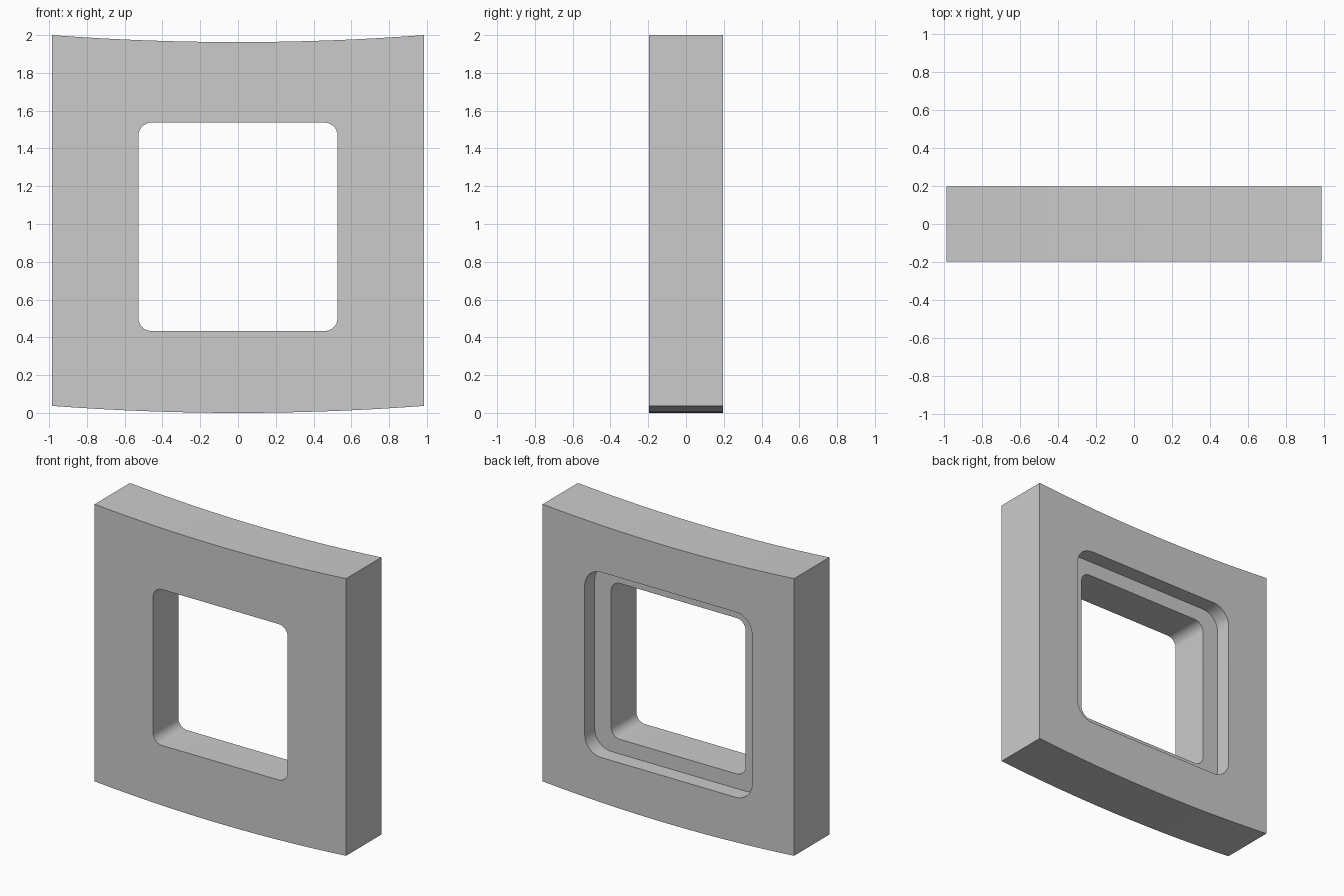
import bpy, bmesh, math

HALF_W, HALF_D = 0.985, 0.197
SAG = 0.037            # drop of the arched top and bottom edges
CENTRE_Z = 0.985       # middle of the opening
RECESS_DEPTH = 0.112

if "Cube" in bpy.data.objects:
    bpy.data.objects.remove(bpy.data.objects["Cube"], do_unlink=True)

grey = bpy.data.materials.new("light grey")
grey.use_nodes = True
grey.diffuse_color = (0.6, 0.6, 0.6, 1)
grey.node_tree.nodes["Principled BSDF"].inputs["Base Color"].default_value = (0.6, 0.6, 0.6, 1)


def prism(name, outline, y0, y1):
    """Extrude an x-z outline from y0 to y1."""
    bm = bmesh.new()
    face = bm.faces.new([bm.verts.new((x, y0, z)) for x, z in outline])
    grown = bmesh.ops.extrude_face_region(bm, geom=[face])["geom"]
    bmesh.ops.translate(bm, vec=(0, y1 - y0, 0),
                        verts=[g for g in grown if isinstance(g, bmesh.types.BMVert)])
    bmesh.ops.recalc_face_normals(bm, faces=bm.faces)
    mesh = bpy.data.meshes.new(name)
    bm.to_mesh(mesh)
    bm.free()
    mesh.materials.append(grey)
    obj = bpy.data.objects.new(name, mesh)
    bpy.context.collection.objects.link(obj)
    return obj


def rounded_rect(half_w, half_h, radius, steps=10):
    points = []
    for corner, (sx, sz) in enumerate([(1, 1), (-1, 1), (-1, -1), (1, -1)]):
        for i in range(steps + 1):
            a = (corner + i / steps) * math.pi / 2
            points.append((sx * (half_w - radius) + radius * math.cos(a),
                           CENTRE_Z + sz * (half_h - radius) + radius * math.sin(a)))
    return points


def arc(base, steps=16):
    xs = [HALF_W * (2 * i / steps - 1) for i in range(steps + 1)]
    return [(x, base + SAG * (x / HALF_W) ** 2) for x in xs]


# Slab with matching curved top and bottom
frame = prism("window_frame", arc(0) + arc(2 - SAG)[::-1], -HALF_D, HALF_D)

# Through opening and the wider rebate on the back
cutters = [
    prism("opening_cutter", rounded_rect(0.527, 0.552, 0.07), -0.5, 0.5),
    prism("back_rebate_cutter", rounded_rect(0.656, 0.656, 0.13), HALF_D - RECESS_DEPTH, 0.5),
]
for cutter in cutters:
    cutter.hide_render = True
    cut = frame.modifiers.new(cutter.name, 'BOOLEAN')
    cut.operation = 'DIFFERENCE'
    cut.solver = 'EXACT'
    cut.object = cutter

bpy.ops.object.select_all(action='DESELECT')
bpy.context.view_layer.objects.active = frame
frame.select_set(True)
for cutter in cutters:
    bpy.ops.object.modifier_apply(modifier=cutter.name)
for cutter in cutters:
    bpy.data.objects.remove(cutter, do_unlink=True)
bpy.ops.object.shade_smooth_by_angle(angle=math.radians(30))
